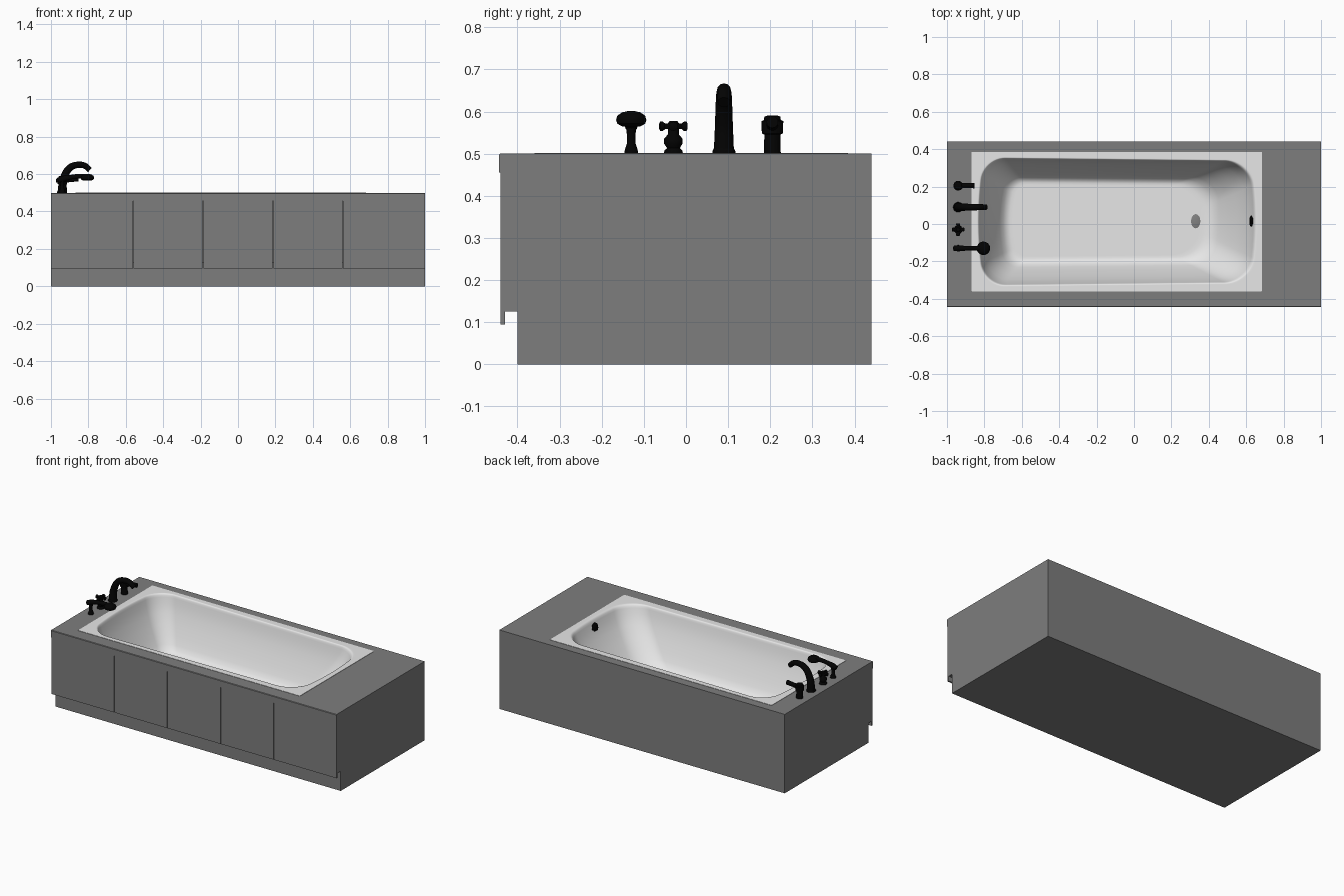
import bpy, bmesh, math

cube = bpy.data.objects.get("Cube")
if cube:
    bpy.data.objects.remove(cube, do_unlink=True)


def material(name, value):
    m = bpy.data.materials.new(name)
    m.use_nodes = True
    colour = (value, value, value, 1)
    m.diffuse_color = colour
    m.node_tree.nodes["Principled BSDF"].inputs["Base Color"].default_value = colour
    return m


GREY = material("surround_grey", 0.207)
WHITE = material("tub_white", 0.8)
BLACK = material("fixture_black", 0.001)
DRAIN = material("drain_grey", 0.22)


def finish(name, bm, mat, smooth=False):
    bmesh.ops.recalc_face_normals(bm, faces=bm.faces)
    mesh = bpy.data.meshes.new(name)
    bm.to_mesh(mesh)
    bm.free()
    ob = bpy.data.objects.new(name, mesh)
    bpy.context.collection.objects.link(ob)
    mesh.materials.append(mat)
    if smooth:
        shade(ob)
    return ob


def shade(ob):
    bpy.ops.object.select_all(action='DESELECT')
    ob.select_set(True)
    bpy.context.view_layer.objects.active = ob
    bpy.ops.object.shade_smooth_by_angle(angle=math.radians(40))


def loft(bm, rings, cap_start=False):
    loops = [[bm.verts.new(p) for p in ring] for ring in rings]
    for a, b in zip(loops, loops[1:]):
        for i in range(len(a)):
            j = (i + 1) % len(a)
            bm.faces.new((a[i], a[j], b[j], b[i]))
    if cap_start:
        bm.faces.new(loops[0])
    bm.faces.new(loops[-1])


def box(name, x0, x1, y0, y1, z0, z1, mat):
    bm = bmesh.new()
    rect = [(x0, y0), (x1, y0), (x1, y1), (x0, y1)]
    loft(bm, [[(x, y, z) for x, y in rect] for z in (z0, z1)], True)
    return finish(name, bm, mat)


def lathe(name, x, y, profile, mat=BLACK, sides=24, squash=1):
    """Spin (radius, height) pairs about an upright axis."""
    bm = bmesh.new()
    rings = []
    for r, h in profile:
        rings.append([(x + squash * r * math.cos(t), y + r * math.sin(t), h)
                      for t in (2 * math.pi * k / sides for k in range(sides))])
    loft(bm, rings, True)
    return finish(name, bm, mat, True)


def tube(name, y, points):
    """Tapered tube through (x, z, radius) points in a plane of constant y."""
    curve = bpy.data.curves.new(name, 'CURVE')
    curve.dimensions = '3D'
    curve.bevel_depth = 1
    curve.bevel_resolution = 4
    curve.use_fill_caps = True
    curve.resolution_u = 8
    s = curve.splines.new('BEZIER')
    s.bezier_points.add(len(points) - 1)
    for bp, (x, z, r) in zip(s.bezier_points, points):
        bp.co = (x, y, z)
        bp.radius = r
        bp.handle_left_type = bp.handle_right_type = 'AUTO'
    ob = bpy.data.objects.new(name, curve)
    bpy.context.collection.objects.link(ob)
    bpy.ops.object.select_all(action='DESELECT')
    ob.select_set(True)
    bpy.context.view_layer.objects.active = ob
    bpy.ops.object.convert(target='MESH')
    ob = bpy.context.view_layer.objects.active
    ob.data.materials.clear()
    ob.data.materials.append(BLACK)
    shade(ob)


# Surround: side profile swept along x, with a well sunk into the deck
side = [(-.40, 0), (.44, 0), (.44, .5), (-.441, .5), (-.444, .497),
        (-.444, .455), (-.43, .455), (-.43, .125), (-.40, .125)]
bm = bmesh.new()
loft(bm, [[(x, y, z) for y, z in side] for x in (-1, 1)], True)
bm.normal_update()
top = max(bm.faces, key=lambda f: f.calc_center_median().z)
bmesh.ops.inset_region(bm, faces=[top], thickness=.02)
for v in top.verts:
    v.co.x = .675 if v.co.x > 0 else -.86
    v.co.y = .375 if v.co.y > 0 else -.35
well = bmesh.ops.extrude_face_region(bm, geom=[top])
if top.is_valid:
    bmesh.ops.delete(bm, geom=[top], context='FACES_ONLY')
for v in (g for g in well["geom"] if isinstance(g, bmesh.types.BMVert)):
    v.co.z = .05
finish("surround", bm, GREY)

# Front panels with narrow seams
seams = [-1, -.56, -.187, .187, .56, 1]
for i, (a, b) in enumerate(zip(seams, seams[1:])):
    gap = .0015
    box(f"front_panel_{i + 1}", a + (gap if i else 0), b - (gap if i < 4 else 0),
        -.44, -.43, .095, .455, GREY)


# Tub: rounded rectangles with bowed ends, lofted from rim to floor
def rounded(x0, x1, y0, y1, r_left, r_right, z, taper=0, bow=0, steps=12):
    pts = []
    corners = [(x1, y1, r_right, 0), (x0, y1, r_left, 1),
               (x0, y0, r_left, 2), (x1, y0, r_right, 3)]
    mid_x, mid_y = (x0 + x1) / 2, (y0 + y1) / 2
    for cx, cy, r, quarter in corners:
        mx = cx + (r if cx == x0 else -r)
        my = cy + (r if cy == y0 else -r)
        for k in range(steps + 1):
            t = math.pi / 2 * (quarter + k / steps)
            x, y = mx + r * math.cos(t), my + r * math.sin(t)
            across = (y - mid_y) / (y1 - mid_y)
            along = (x - mid_x) / (x1 - mid_x)
            y = mid_y + (y - mid_y) * (1 - taper * (along + 1) / 2)
            pts.append((x - bow * along * across ** 2, y, z))
        if cx == x1 and cy == y0 or cx == x0 and cy == y1:
            # extra points let the straight end bow smoothly
            sign = 1 if cx == x1 else -1
            ya, yb = my, (y1 - r if cy == y0 else y0 + r)
            for k in range(1, 8):
                y = ya + (yb - ya) * k / 8
                across = (y - mid_y) / (y1 - mid_y)
                y = mid_y + (y - mid_y) * (1 - taper * (sign + 1) / 2)
                pts.append((cx - bow * sign * across ** 2, y, z))
    return pts


rim = (-.87, .685, -.36, .385, .005, .005)
opening = (-.837, .657, -.333, .357, .12, .14)
floor = (-.68, .40, -.20, .235, .06, .13)
rings = [rounded(*rim, .497), rounded(*rim, .502)]
walls = [(-.03, .502), (0, .502), (.015, .5015), (.035, .499), (.055, .493), (.075, .482),
         (.12, .45), (.25, .393), (.42, .335), (.6, .28), (.76, .235),
         (.88, .208), (1, .194), (1.1, .19), (1.2, .19)]
for f, z in walls:
    mixed = [a + (b - a) * f for a, b in zip(opening, floor)]
    rings.append(rounded(*mixed, z, .045, .03))
bm = bmesh.new()
loft(bm, rings)
tub = finish("tub", bm, WHITE, True)
# the open shell must face upward
if max(tub.data.polygons, key=lambda p: p.area).normal.z < 0:
    tub.data.flip_normals()

# Drain and overflow cover
lathe("drain", .33, .015, [(.038, .185), (.038, .193), (.03, .195)], DRAIN, squash=.65)
cover = lathe("overflow_cover", 0, 0, [(.03, -.012), (.03, .004), (.022, .01)])
cover.location = (.63, .015, .45)
cover.rotation_euler.y = math.radians(-80)

# Curved spout
lathe("spout_base", -.94, .09, [(.027, .5), (.027, .506), (.024, .512)])
tube("spout", .09, [(-.94, .5, .024), (-.932, .575, .021), (-.9, .632, .019),
                    (-.86, .649, .017), (-.82, .645, .016), (-.792, .622, .015)])

# Hand shower on its stand
lathe("shower_stand", -.94, -.13, [(.017, .5), (.015, .51), (.01, .525), (.011, .56),
                                   (.015, .57), (.012, .58)])
tube("shower_handle", -.13, [(-.962, .565, .015), (-.94, .573, .016), (-.89, .584, .012),
                             (-.84, .588, .013), (-.80, .584, .015)])
lathe("shower_head", -.805, -.13, [(.022, .565), (.033, .571), (.036, .58), (.033, .59),
                                   (.022, .598), (.008, .601)])

# Cross handle valve
lathe("valve_body", -.94, -.03, [(.023, .5), (.021, .508), (.015, .513), (.022, .524),
                                 (.022, .535), (.013, .546), (.013, .572), (.009, .578)])
lathe("valve_hub", -.94, -.03, [(.026, .559), (.028, .565), (.026, .571)], sides=4)
for i in range(4):
    arm = lathe(f"valve_arm_{i + 1}", 0, 0, [(.006, 0), (.007, .02), (.011, .025),
                                             (.011, .031), (.006, .034)], sides=12)
    arm.location = (-.94, -.03, .565)
    arm.rotation_euler = (0, math.pi / 2, i * math.pi / 2)

# Lever valve
lathe("lever_body", -.94, .205, [(.02, .5), (.019, .545), (.025, .548), (.026, .577),
                                 (.02, .58), (.019, .588), (.013, .59)])
tube("lever", .205, [(-.94, .566, .015), (-.90, .57, .013), (-.853, .575, .014)])
